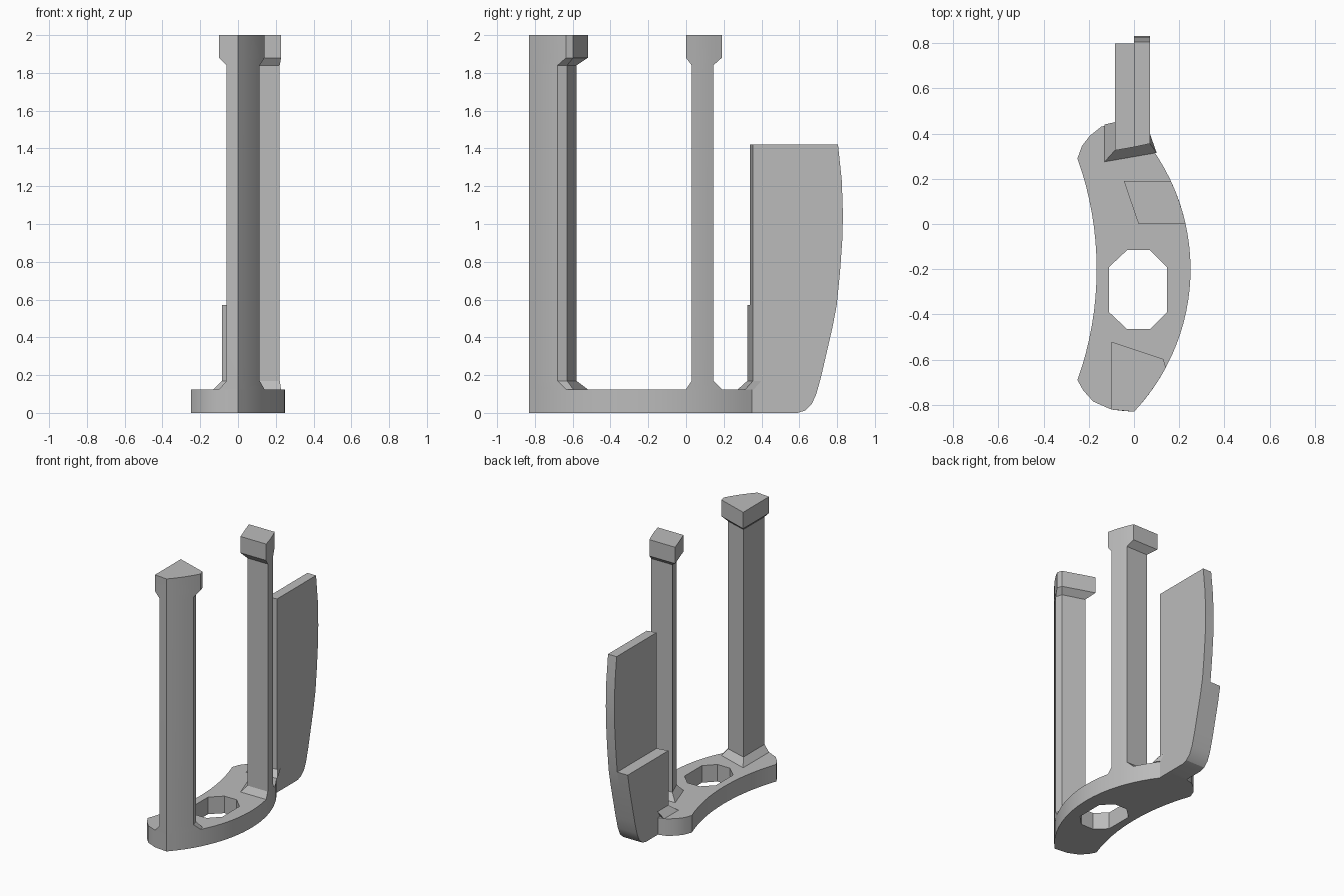
import bpy
import bmesh
import math

cube = bpy.data.objects.get("Cube")
if cube:
    bpy.data.objects.remove(cube, do_unlink=True)

grey = bpy.data.materials.new("plain grey")
grey.use_nodes = True
grey.diffuse_color = (0.5, 0.5, 0.5, 1)
grey.node_tree.nodes["Principled BSDF"].inputs["Base Color"].default_value = (0.5, 0.5, 0.5, 1)

PLATE, TOP = 0.125, 2.0
parts = []


def finish(name, bm):
    bmesh.ops.recalc_face_normals(bm, faces=bm.faces)
    mesh = bpy.data.meshes.new(name)
    bm.to_mesh(mesh)
    bm.free()
    mesh.materials.append(grey)
    obj = bpy.data.objects.new(name, mesh)
    bpy.context.collection.objects.link(obj)
    parts.append(obj)


def loft(name, rings):
    """Skin matching rings of 3D points and cap both ends."""
    bm = bmesh.new()
    loops = [[bm.verts.new(p) for p in ring] for ring in rings]
    for low, high in zip(loops, loops[1:]):
        for i in range(len(low)):
            j = (i + 1) % len(low)
            bm.faces.new((low[i], low[j], high[j], high[i]))
    bm.faces.new(loops[0][::-1])
    bm.faces.new(loops[-1])
    finish(name, bm)


def arc(cx, r, y0, y1, steps):
    """Points on a large circle centred level with the plate's middle."""
    ys = [y0 + (y1 - y0) * i / steps for i in range(steps + 1)]
    return [(cx + math.sqrt(r * r - (y + 0.2) ** 2), y) for y in ys]


def outer(y0, y1, steps):
    return arc(-0.669, 0.919, y0, y1, steps)


def level(points, z):
    return [(x, y, z) for x, y in points]


def post(name, wide, slim):
    """Slim shaft with flared foot and head."""
    sections = [(wide, PLATE), (slim, 0.17), (slim, 1.84), (wide, 1.88), (wide, TOP)]
    loft(name, [level(shape, z) for shape, z in sections])


# Curved base plate with an eight-sided hole
outline = outer(-0.83, 0.35, 24)
outline += [(0.07, 0.45), (-0.08, 0.45), (-0.145, 0.43), (-0.195, 0.39), (-0.23, 0.345)]
outline += arc(-1.62, 1.455, 0.29, -0.69, 16)
outline += [(-0.225, -0.735), (-0.18, -0.785), (-0.1, -0.82)]
hole = [(-0.03, -0.115), (0.07, -0.115), (0.145, -0.19), (0.145, -0.39),
        (0.07, -0.465), (-0.03, -0.465), (-0.11, -0.39), (-0.11, -0.19)]
bm = bmesh.new()
for loop in (outline, hole):
    verts = [bm.verts.new((x, y, 0)) for x, y in loop]
    for a, b in zip(verts, verts[1:] + verts[:1]):
        bm.edges.new((a, b))
bmesh.ops.triangle_fill(bm, use_beauty=True, edges=bm.edges[:])
grown = bmesh.ops.extrude_face_region(bm, geom=bm.faces[:], use_keep_orig=True)
for item in grown["geom"]:
    if isinstance(item, bmesh.types.BMVert):
        item.co.z = PLATE
finish("base_plate", bm)

# Front post, flush with the plate's outer edge
post("front_post",
     outer(-0.83, -0.635, 6) + [(0.13, -0.597), (-0.1, -0.52), (-0.1, -0.82)],
     outer(-0.83, -0.68, 6) + [(0.1, -0.63), (-0.06, -0.58), (-0.06, -0.825)])

# Middle post
post("middle_post",
     outer(0, 0.19, 4) + [(-0.045, 0.19), (0.02, 0)],
     outer(0.03, 0.145, 4) + [(0.01, 0.145), (0.055, 0.03)])

# Rear fin: a tall blade and a shorter one beside it, sharing a bowed rear edge
bow = [(0.59, 0), (0.63, 0.012), (0.665, 0.045), (0.69, 0.1), (0.715, 0.19),
       (0.745, 0.32), (0.775, 0.45), (0.798, 0.57), (0.815, 0.74),
       (0.828, 0.92), (0.831, 1.05), (0.825, 1.23), (0.805, 1.42)]


def blade(name, x0, x1, front0, front1, height):
    edge = [p for p in bow if p[1] <= height]
    loft(name, [[(x, y, z) for y, z in [(front, 0)] + edge + [(front, height)]]
                for x, front in ((x0, front0), (x1, front1))])


blade("tall_fin", 0, 0.07, 0.34, 0.355, 1.42)
blade("short_fin", -0.085, 0, 0.325, 0.34, 0.57)

# Sloped foot where the fin meets the plate
loft("fin_foot", [
    level([(-0.13, 0.275), (0.1, 0.315), (0.07, 0.36), (-0.13, 0.44)], PLATE),
    level([(-0.085, 0.325), (0.07, 0.355), (0.07, 0.4), (-0.085, 0.45)], 0.17)])

# Smooth the curved walls, keep corners sharp
bpy.ops.object.select_all(action="DESELECT")
for obj in parts:
    obj.select_set(True)
bpy.context.view_layer.objects.active = parts[0]
bpy.ops.object.shade_smooth_by_angle(angle=math.radians(25))
